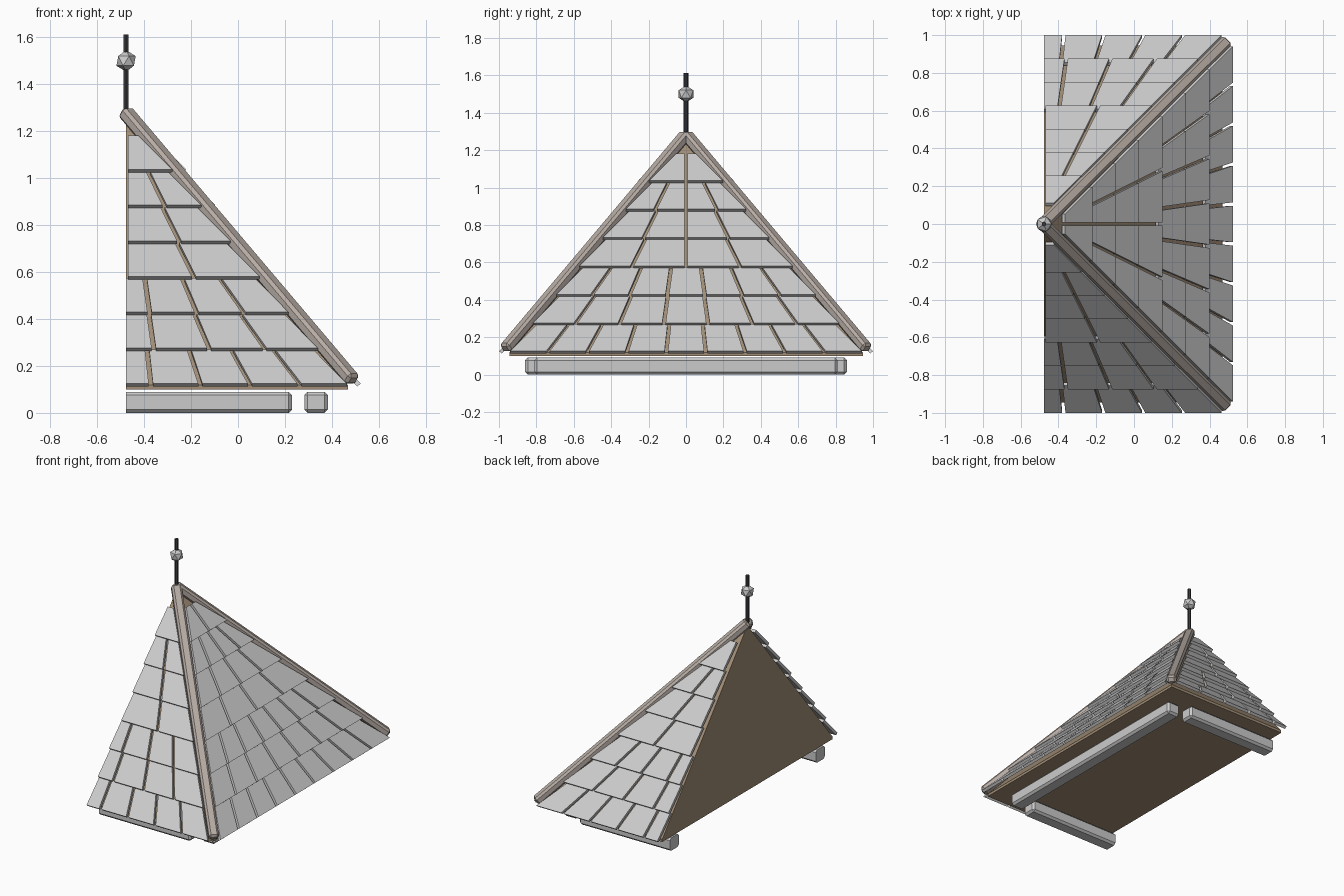
import bpy, bmesh, math
from mathutils import Vector, Matrix

if "Cube" in bpy.data.objects:
    bpy.data.objects.remove(bpy.data.objects["Cube"])

X0 = -0.477  # plane where the half roof is cut


def material(name, rgb):
    m = bpy.data.materials.new(name)
    m.diffuse_color = (*rgb, 1)
    m.use_nodes = True
    m.node_tree.nodes["Principled BSDF"].inputs["Base Color"].default_value = m.diffuse_color
    return m


wood = material("brown_wood", (0.36, 0.27, 0.18))
pale = material("pale_wood", (0.47, 0.41, 0.37))
iron = material("dark_iron", (0.04, 0.04, 0.045))


def finish(bm, name, mat=None):
    bmesh.ops.recalc_face_normals(bm, faces=bm.faces)
    me = bpy.data.meshes.new(name)
    bm.to_mesh(me)
    bm.free()
    ob = bpy.data.objects.new(name, me)
    bpy.context.collection.objects.link(ob)
    if mat:
        me.materials.append(mat)
    return ob


def cut_half(bm):
    geom = bm.verts[:] + bm.edges[:] + bm.faces[:]
    bmesh.ops.bisect_plane(bm, geom=geom, plane_co=(X0, 0, 0),
                           plane_no=(-1, 0, 0), clear_outer=True)
    rim = [e for e in bm.edges if e.is_boundary]
    if rim:
        bmesh.ops.holes_fill(bm, edges=rim)


def hull(bm, pts):
    vs = [bm.verts.new(p) for p in pts]
    bmesh.ops.convex_hull(bm, input=vs)


def bar(name, a, b, w, h, bevel, mat=None, cut=False):
    """Bevelled beam from a to b, with its top face up."""
    a, b = Vector(a), Vector(b)
    d = (b - a).normalized()
    side = Vector((0, 0, 1)).cross(d).normalized()
    rot = Matrix((d, side, d.cross(side))).transposed().to_4x4()
    bm = bmesh.new()
    bmesh.ops.create_cube(bm, size=1)
    bmesh.ops.scale(bm, vec=((b - a).length, w, h), verts=bm.verts)
    bmesh.ops.bevel(bm, geom=bm.edges[:], offset=bevel, segments=1,
                    affect='EDGES')
    bmesh.ops.transform(bm, matrix=Matrix.Translation((a + b) / 2) @ rot,
                        verts=bm.verts)
    if cut:
        cut_half(bm)
    return finish(bm, name, mat)


# Wooden half pyramid with a thin vertical skirt
bm = bmesh.new()
r = 0.945
pts = [(X0 + x, y, z) for x in (0, r) for y in (-r, r) for z in (0.10, 0.118)]
hull(bm, pts + [(X0, 0, 1.26)])
bmesh.ops.dissolve_limit(bm, angle_limit=0.01, verts=bm.verts, edges=bm.edges)
finish(bm, "roof_core", wood)

# Shingle rows, each tilted outward at its lower edge
counts = (9, 7, 7, 4, 4, 4, 2)
n = Vector((0.773, 0.634))
up = Vector((-0.124, 0.152))
thick, gap = 0.02, 0.009
for side, ang in (("front", -90), ("right", 0), ("back", 90)):
    place = Matrix.Translation((X0, 0, 0)) @ Matrix.Rotation(math.radians(ang), 4, 'Z')
    bm = bmesh.new()
    for k, count in enumerate(counts):
        low = Vector((1.0, 0.125)) + up * k
        high = low + up * 1.04 - n * 0.02
        for i in range(count):
            pts = []
            for edge in (low, high):
                half = edge.x - 0.05
                for j, sgn in ((i, 1), (i + 1, -1)):
                    s = half * (2 * j / count - 1) + sgn * gap
                    for depth in (0, thick):
                        p = edge - n * depth
                        pts.append(place @ Vector((p.x, s, p.y)))
            hull(bm, pts)
    bmesh.ops.dissolve_limit(bm, angle_limit=0.01, verts=bm.verts, edges=bm.edges)
    if ang:
        cut_half(bm)
    finish(bm, side + "_shingles")

# Hip beams and the base beams
for sgn, tag in ((-1, "front"), (1, "back")):
    bar(tag + "_hip_beam", (X0 - 0.005, 0, 1.285), (0.49, sgn * 0.967, 0.138),
        0.065, 0.055, 0.013, pale)
    bar(tag + "_base_beam", (X0 - 0.3, sgn * 0.81, 0.045), (0.23, sgn * 0.81, 0.045),
        0.1, 0.09, 0.014, None, True)
bar("right_base_beam", (0.333, -0.81, 0.045), (0.333, 0.81, 0.045), 0.1, 0.09, 0.014)

# Finial pole and faceted ball
bm = bmesh.new()
bmesh.ops.create_cone(bm, cap_ends=True, segments=6, radius1=0.013, radius2=0.013,
                      depth=0.36, matrix=Matrix.Translation((X0, 0, 1.433)))
finish(bm, "finial_pole", iron)
bm = bmesh.new()
bmesh.ops.create_icosphere(bm, subdivisions=1, radius=0.046,
                           matrix=Matrix.Translation((X0, 0, 1.5)))
finish(bm, "finial_ball")
